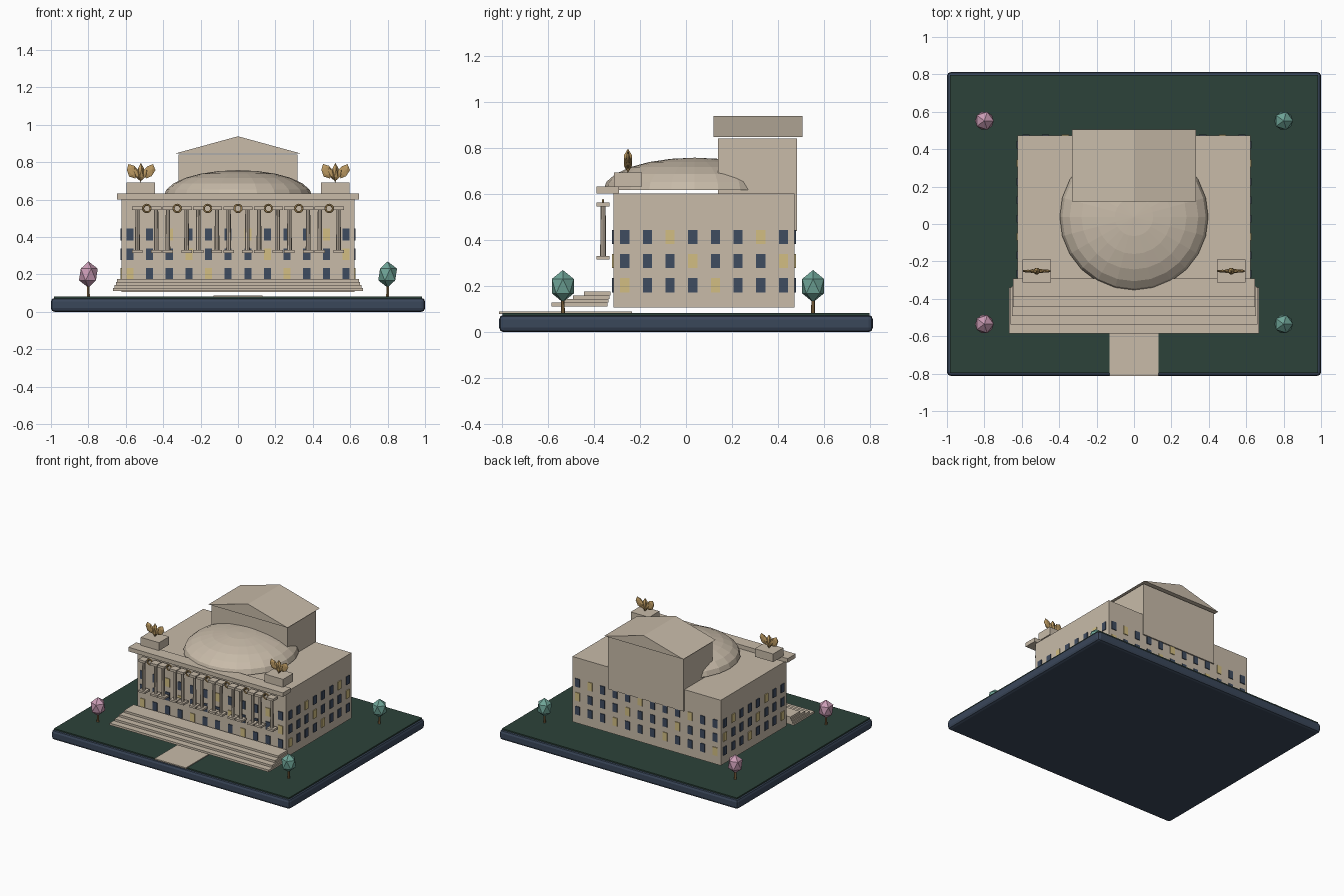
import bpy, bmesh, math
from mathutils import Matrix, Vector

if "Cube" in bpy.data.objects:
    bpy.data.objects.remove(bpy.data.objects["Cube"])


def material(name, hexcode):
    m = bpy.data.materials.new(name)
    rgb = [int(hexcode[i:i + 2], 16) / 255 for i in (0, 2, 4)]
    m.diffuse_color = [c / 12.92 if c < 0.04045 else ((c + 0.055) / 1.055) ** 2.4 for c in rgb] + [1]
    m.use_nodes = True
    m.node_tree.nodes["Principled BSDF"].inputs["Base Color"].default_value = m.diffuse_color
    return m


STONE = material("stone", "C8BBA9")
SLATE = material("slate", "3A475A")
GRASS = material("grass", "2C423A")
GLASS = material("window_blue", "3F4C60")
LIT = material("window_lit", "D2BE82")
GOLD = material("gilded_bronze", "BC9A62")
TEAL = material("teal_leaves", "6FA598")
PINK = material("pink_leaves", "CC9DB6")
TRUNK = material("trunk_brown", "8C6E45")


def finish(name, bm, mats):
    me = bpy.data.meshes.new(name)
    bmesh.ops.recalc_face_normals(bm, faces=bm.faces)
    bm.to_mesh(me)
    bm.free()
    for m in mats if isinstance(mats, list) else [mats]:
        me.materials.append(m)
    ob = bpy.data.objects.new(name, me)
    bpy.context.collection.objects.link(ob)
    return ob


def add_box(bm, x, y, z, mat=0):
    """Box from (min, max) ranges."""
    size = [b - a for a, b in (x, y, z)]
    mid = [(a + b) / 2 for a, b in (x, y, z)]
    vs = bmesh.ops.create_cube(bm, size=1, matrix=Matrix.Translation(mid) @ Matrix.Diagonal(size + [1]))["verts"]
    for f in {f for v in vs for f in v.link_faces}:
        f.material_index = mat


def box(name, x, y, z, mat):
    bm = bmesh.new()
    add_box(bm, x, y, z)
    return finish(name, bm, mat)


def add_cylinder(bm, x, y, z0, z1, r1, r2, sides):
    bmesh.ops.create_cone(bm, cap_ends=True, segments=sides, radius1=r1, radius2=r2, depth=z1 - z0,
                          matrix=Matrix.Translation((x, y, (z0 + z1) / 2)))


def add_gem(bm, loc, scale, tilt=0, sub=1):
    m = Matrix.Translation(loc) @ Matrix.Rotation(tilt, 4, "Y") @ Matrix.Diagonal((*scale, 1))
    bmesh.ops.create_icosphere(bm, subdivisions=sub, radius=1, matrix=m)


# Base, lawn and path
base = box("base_slab", (-1, 1), (-0.812, 0.812), (0, 0.075), SLATE)
bev = base.modifiers.new("chamfer", "BEVEL")
bev.width, bev.segments = 0.02, 2
box("lawn", (-0.985, 0.985), (-0.797, 0.797), (0.07, 0.083), GRASS)
box("path", (-0.132, 0.132), (-0.812, -0.235), (0.08, 0.089), STONE)

# Main block and front steps
box("main_block", (-0.622, 0.622), (-0.315, 0.472), (0.107, 0.602), STONE)
bm = bmesh.new()
for i in range(4):
    w, z = 0.667 - 0.007 * i, 0.112 + 0.016 * i
    add_box(bm, (-w, w), (-0.585 + 0.047 * i, -0.34 + 0.004 * i), (z, z + 0.016))
finish("front_steps", bm, STONE)

# Window plates on all four walls
bm = bmesh.new()
for r in range(3):
    z = 0.204 + 0.105 * r
    zr = (z - 0.031, z + 0.031)
    for i in range(12):
        x = (i - 5.5) * 0.105
        for wall in (-0.316, 0.473):
            add_box(bm, (x - 0.019, x + 0.019), (wall - 0.0045, wall + 0.0045), zr, int((i + r) % 4 == 0))
    for i in range(8):
        y = 0.0785 + (i - 3.5) * 0.0985
        for wall in (-0.623, 0.623):
            add_box(bm, (wall - 0.0045, wall + 0.0045), (y - 0.02, y + 0.02), zr, int((i + r) % 4 == 0))
finish("windows", bm, [GLASS, LIT])

# Paired columns in seven bays, with a ring over each bay
columns = bmesh.new()
for k in range(-3, 4):
    for s in (-1, 1):
        x, y = k * 0.1625 + s * 0.05, -0.36
        add_box(columns, (x - 0.028, x + 0.028), (y - 0.028, y + 0.028), (0.315, 0.33))
        add_cylinder(columns, x, y, 0.325, 0.55, 0.013, 0.011, 8)
        add_box(columns, (x - 0.028, x + 0.028), (y - 0.028, y + 0.028), (0.545, 0.563))
    bpy.ops.mesh.primitive_torus_add(location=(k * 0.1625, -0.36, 0.553), rotation=(math.pi / 2, 0, 0),
                                     major_radius=0.02, minor_radius=0.0055,
                                     major_segments=12, minor_segments=6)
    ring = bpy.context.object
    ring.name = "bay_ring"
    ring.data.materials.append(GOLD)
finish("columns", columns, STONE)

# Entablature, statue pedestals and gilded winged groups
box("entablature", (-0.648, 0.648), (-0.388, -0.292), (0.602, 0.633), STONE)
for s in (-1, 1):
    cx, cy = s * 0.52, -0.252
    box("pedestal", (cx - 0.077, cx + 0.077), (cy - 0.061, cy + 0.061), (0.632, 0.693), STONE)
    bm = bmesh.new()
    add_gem(bm, (cx, cy, 0.745), (0.019, 0.021, 0.052))
    for w in (-1, 1):
        add_gem(bm, (cx + w * 0.022, cy, 0.742), (0.014, 0.012, 0.04), w * 0.35)
        add_gem(bm, (cx + w * 0.047, cy, 0.752), (0.029, 0.009, 0.043), w * 0.45)
    finish("gilded_statue", bm, GOLD)

# Low dome: flattened upper half of a sphere
bm = bmesh.new()
bmesh.ops.create_uvsphere(bm, u_segments=24, v_segments=12, radius=1)
bmesh.ops.delete(bm, geom=[v for v in bm.verts if v.co.z < -0.01], context="VERTS")
bmesh.ops.transform(bm, verts=bm.verts,
                    matrix=Matrix.Translation((0, 0.038, 0.617)) @ Matrix.Diagonal((0.397, 0.397, 0.141, 1)))
finish("dome", bm, STONE)

# Stage tower with gabled roof
box("stage_tower", (-0.317, 0.317), (0.138, 0.482), (0.44, 0.841), STONE)
bm = bmesh.new()
front = bm.faces.new([bm.verts.new(p) for p in ((-0.332, 0.12, 0.848), (0.332, 0.12, 0.848), (0, 0.12, 0.939))])
ext = bmesh.ops.extrude_face_region(bm, geom=[front], use_keep_orig=True)
bmesh.ops.translate(bm, vec=Vector((0, 0.386, 0)),
                    verts=[g for g in ext["geom"] if isinstance(g, bmesh.types.BMVert)])
finish("gable_roof", bm, STONE)

# Corner trees: pink on the left, teal on the right
for sx, leaf in ((-1, PINK), (1, TEAL)):
    for y in (-0.535, 0.552):
        bm = bmesh.new()
        add_cylinder(bm, sx * 0.8, y, 0.08, 0.15, 0.009, 0.007, 6)
        finish("tree_trunk", bm, TRUNK)
        bm = bmesh.new()
        add_gem(bm, (sx * 0.8, y, 0.2), (0.056, 0.056, 0.07))
        finish("tree_crown", bm, leaf)
